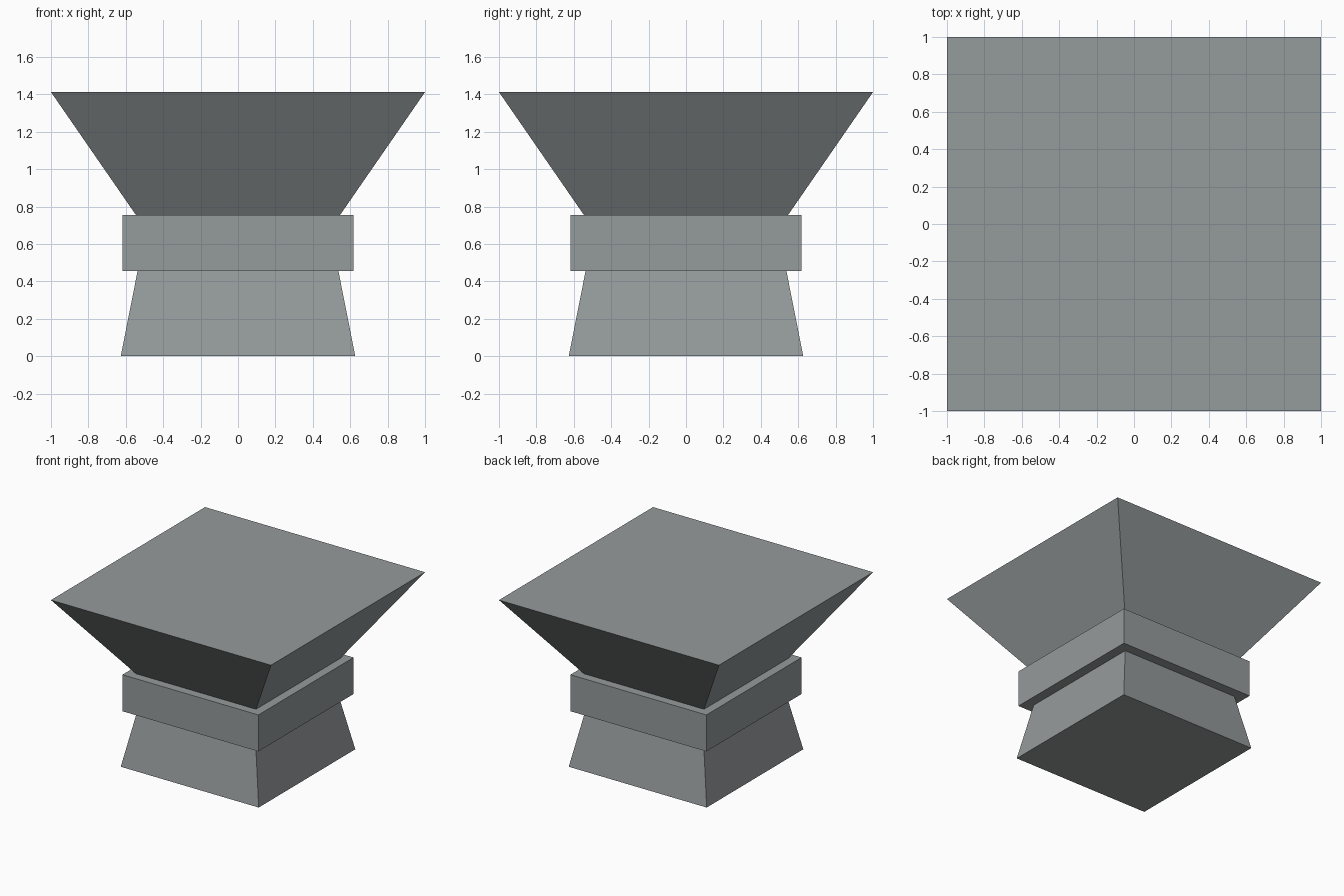
import bpy
import bmesh

if "Cube" in bpy.data.objects:
    bpy.data.objects.remove(bpy.data.objects["Cube"])

stone = bpy.data.materials.new("grey_stone")
stone.diffuse_color = (0.30, 0.325, 0.33, 1.0)
stone.use_nodes = True
stone.node_tree.nodes["Principled BSDF"].inputs["Base Color"].default_value = stone.diffuse_color


def square_block(name, z0, z1, half0, half1):
    """Square block whose half-width goes from half0 (bottom) to half1 (top)."""
    bm = bmesh.new()
    bmesh.ops.create_cube(bm, size=2.0)
    for v in bm.verts:
        half, z = (half1, z1) if v.co.z > 0 else (half0, z0)
        v.co = (v.co.x * half, v.co.y * half, z)
    mesh = bpy.data.meshes.new(name)
    bm.to_mesh(mesh)
    bm.free()
    mesh.materials.append(stone)
    obj = bpy.data.objects.new(name, mesh)
    bpy.context.collection.objects.link(obj)
    return obj


# Tapered foot, straight collar, flared top
square_block("tapered_base", 0.0, 0.455, 0.627, 0.537)
square_block("collar_band", 0.455, 0.755, 0.618, 0.618)
square_block("flared_top", 0.755, 1.412, 0.546, 1.0)
